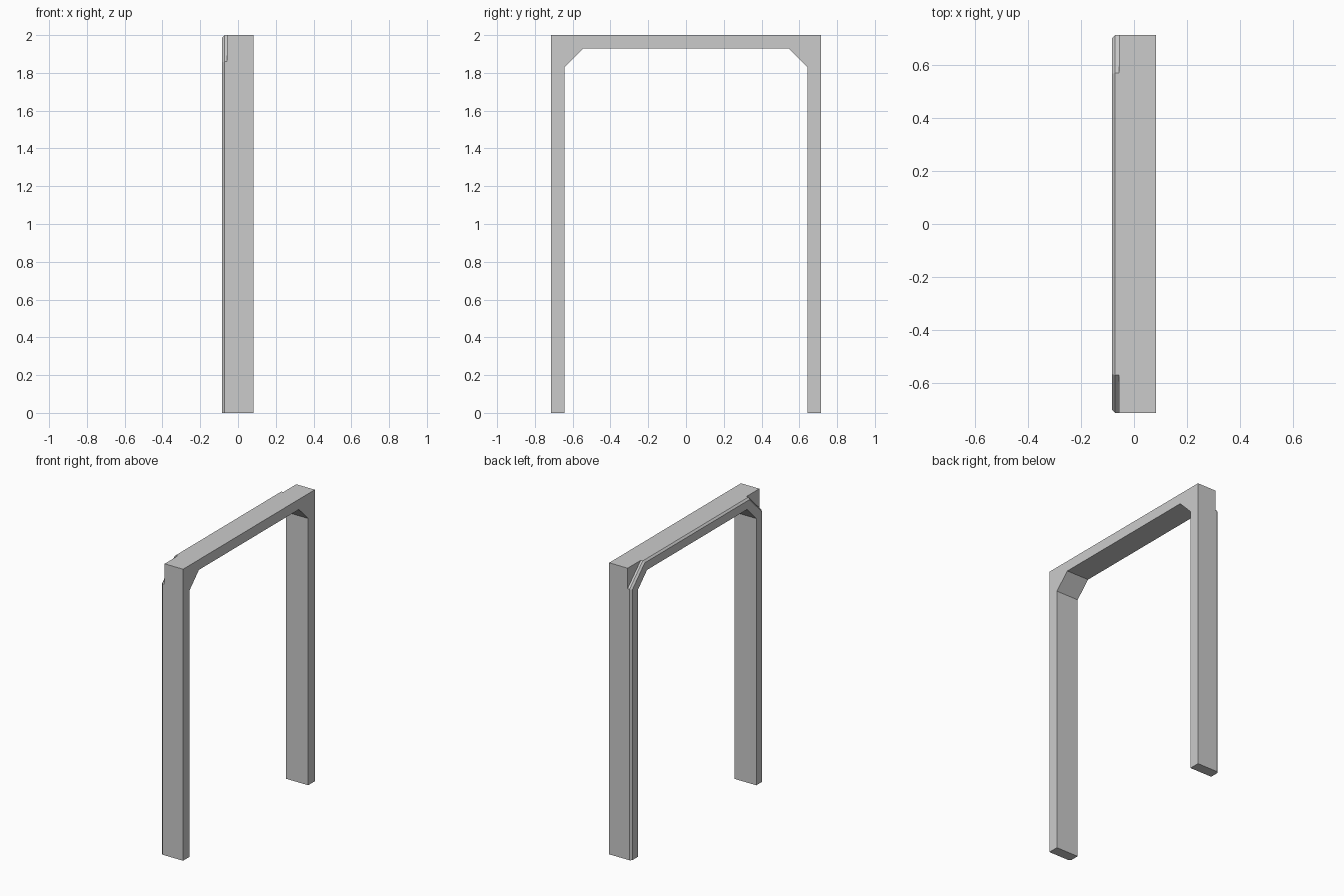
import bpy, bmesh

if "Cube" in bpy.data.objects:
    bpy.data.objects.remove(bpy.data.objects["Cube"])


def mirrored(half):
    """Half path on +y (floor to top) continued onto -y."""
    return half + [(-y, z) for y, z in reversed(half)]


def finish(bm, name):
    bmesh.ops.recalc_face_normals(bm, faces=bm.faces)
    mesh = bpy.data.meshes.new(name)
    bm.to_mesh(mesh)
    bm.free()
    obj = bpy.data.objects.new(name, mesh)
    bpy.context.collection.objects.link(obj)
    return obj


X_FRONT, X_SEAM, X_LIP, X_BACK = 0.083, -0.057, -0.072, -0.084

inner = mirrored([(0.642, 0), (0.642, 1.83), (0.542, 1.93)])
square = mirrored([(0.714, 0), (0.714, 2.0)])
outer = mirrored([(0.714, 0), (0.714, 1.86), (0.572, 2.0)])
inset = mirrored([(0.702, 0), (0.702, 1.855), (0.567, 1.988)])

# Square-cornered arch, extruded through its depth
bm = bmesh.new()
outline = square + inner[::-1]
face = bm.faces.new([bm.verts.new((X_SEAM, y, z)) for y, z in outline])
moved = bmesh.ops.extrude_face_region(bm, geom=[face], use_keep_orig=True)["geom"]
bmesh.ops.translate(bm, vec=(X_FRONT - X_SEAM, 0, 0),
                    verts=[v for v in moved if isinstance(v, bmesh.types.BMVert)])
finish(bm, "arch_frame")

# Bevelled trim with cut corners, swept along the arch
bm = bmesh.new()
rails = [(X_SEAM, inner), (X_SEAM, outer), (X_LIP, outer), (X_BACK, inset), (X_BACK, inner)]
grid = [[bm.verts.new((x, y, z)) for y, z in path] for x, path in rails]
n = len(rails)
for r in range(n):
    a, b = grid[r], grid[(r + 1) % n]
    for i in range(len(inner) - 1):
        bm.faces.new((a[i], a[i + 1], b[i + 1], b[i]))
for end in (0, -1):
    bm.faces.new([rail[end] for rail in grid])
finish(bm, "arch_trim")
